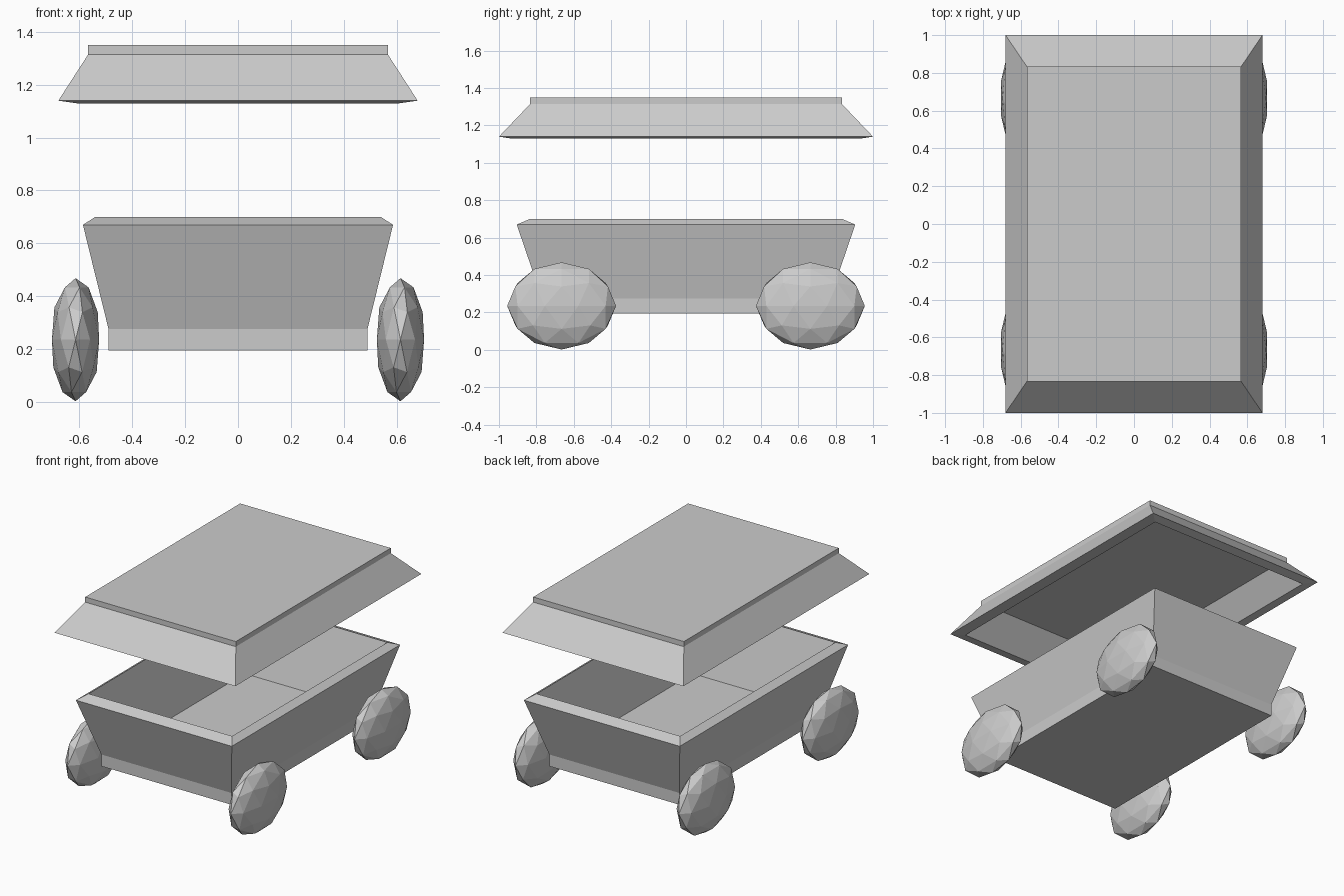
import bpy, bmesh
from mathutils import Matrix

if "Cube" in bpy.data.objects:
    bpy.data.objects.remove(bpy.data.objects["Cube"])


def ring_shell(name, rings):
    """Loft rectangular rings (half_x, half_y, z), capping the first and last."""
    bm = bmesh.new()
    loops = [[bm.verts.new((sx * hx, sy * hy, z))
              for sx, sy in ((-1, -1), (1, -1), (1, 1), (-1, 1))]
             for hx, hy, z in rings]
    for a, b in zip(loops, loops[1:]):
        for i in range(4):
            j = (i + 1) % 4
            bm.faces.new((a[i], a[j], b[j], b[i]))
    bm.faces.new(loops[0][::-1])
    bm.faces.new(loops[-1])
    bmesh.ops.recalc_face_normals(bm, faces=bm.faces)
    return finish(name, bm)


def finish(name, bm):
    mesh = bpy.data.meshes.new(name)
    bm.to_mesh(mesh)
    bm.free()
    obj = bpy.data.objects.new(name, mesh)
    bpy.context.collection.objects.link(obj)
    return obj


# Open cart tub: underside, flared wall, rim, inner wall, floor
ring_shell("cart_body", [
    (0.49, 0.77, 0.195), (0.49, 0.77, 0.275), (0.587, 0.905, 0.67),
    (0.54, 0.835, 0.70), (0.44, 0.70, 0.277)])

# Floating hollow roof: top, step, sloped eaves, lower lip, ceiling
ring_shell("roof", [
    (0.567, 0.833, 1.35), (0.567, 0.833, 1.315), (0.68, 1.0, 1.14),
    (0.61, 0.935, 1.13), (0.505, 0.77, 1.29)])

# Four faceted, flattened wheels
for side, sx in (("left", -1), ("right", 1)):
    for end, sy in (("front", -1), ("back", 1)):
        bm = bmesh.new()
        bmesh.ops.create_icosphere(
            bm, subdivisions=2, radius=1.0,
            matrix=Matrix.Diagonal((0.094, 0.291, 0.233, 1.0)))
        wheel = finish(f"wheel_{end}_{side}", bm)
        wheel.location = (sx * 0.615, sy * 0.665, 0.235)
